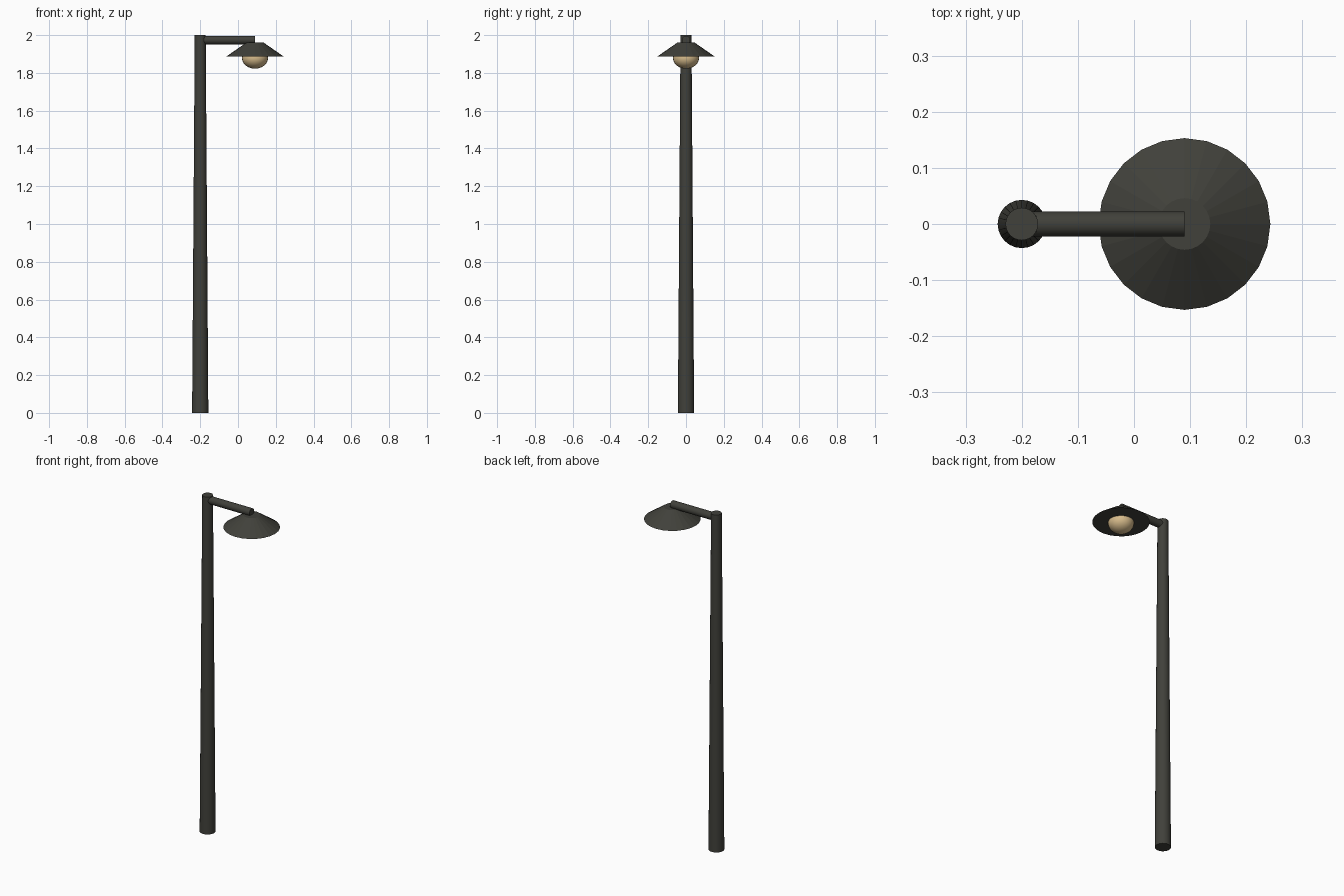
import bpy
import math

cube = bpy.data.objects.get("Cube")
if cube:
    bpy.data.objects.remove(cube, do_unlink=True)

POLE_X, LAMP_X = -0.2, 0.09


def material(name, rgb):
    mat = bpy.data.materials.new(name)
    mat.use_nodes = True
    mat.diffuse_color = (*rgb, 1)
    mat.node_tree.nodes["Principled BSDF"].inputs["Base Color"].default_value = (*rgb, 1)
    return mat


def finish(name, mat, angle):
    obj = bpy.context.object
    obj.name = name
    obj.data.materials.append(mat)
    bpy.ops.object.shade_smooth_by_angle(angle=math.radians(angle))
    return obj


def tapered(name, mat, sides, r1, r2, depth, centre, rotation=(0, 0, 0), angle=30):
    bpy.ops.mesh.primitive_cone_add(vertices=sides, radius1=r1, radius2=r2, depth=depth,
                                    location=centre, rotation=rotation)
    return finish(name, mat, angle)


iron = material("dark iron", (0.052, 0.052, 0.043))
glow = material("warm glass", (0.68, 0.50, 0.26))

# Tapered pole
tapered("pole", iron, 24, 0.043, 0.029, 2.0, (POLE_X, 0, 1.0))

# Horizontal arm from the pole to the lamp
tapered("arm", iron, 16, 0.0225, 0.0225, LAMP_X - POLE_X,
        ((POLE_X + LAMP_X) / 2, 0, 1.974), (0, math.pi / 2, 0))

# Closed conical shade with flat facets
tapered("shade", iron, 24, 0.153, 0.046, 0.074, (LAMP_X, 0, 1.923), angle=5)

# Slightly flattened bulb peeking out below the shade
bpy.ops.mesh.primitive_uv_sphere_add(segments=24, ring_count=16, radius=0.069,
                                     location=(LAMP_X, 0, 1.879))
bpy.context.object.scale.z = 0.82
finish("bulb", glow, 40)
